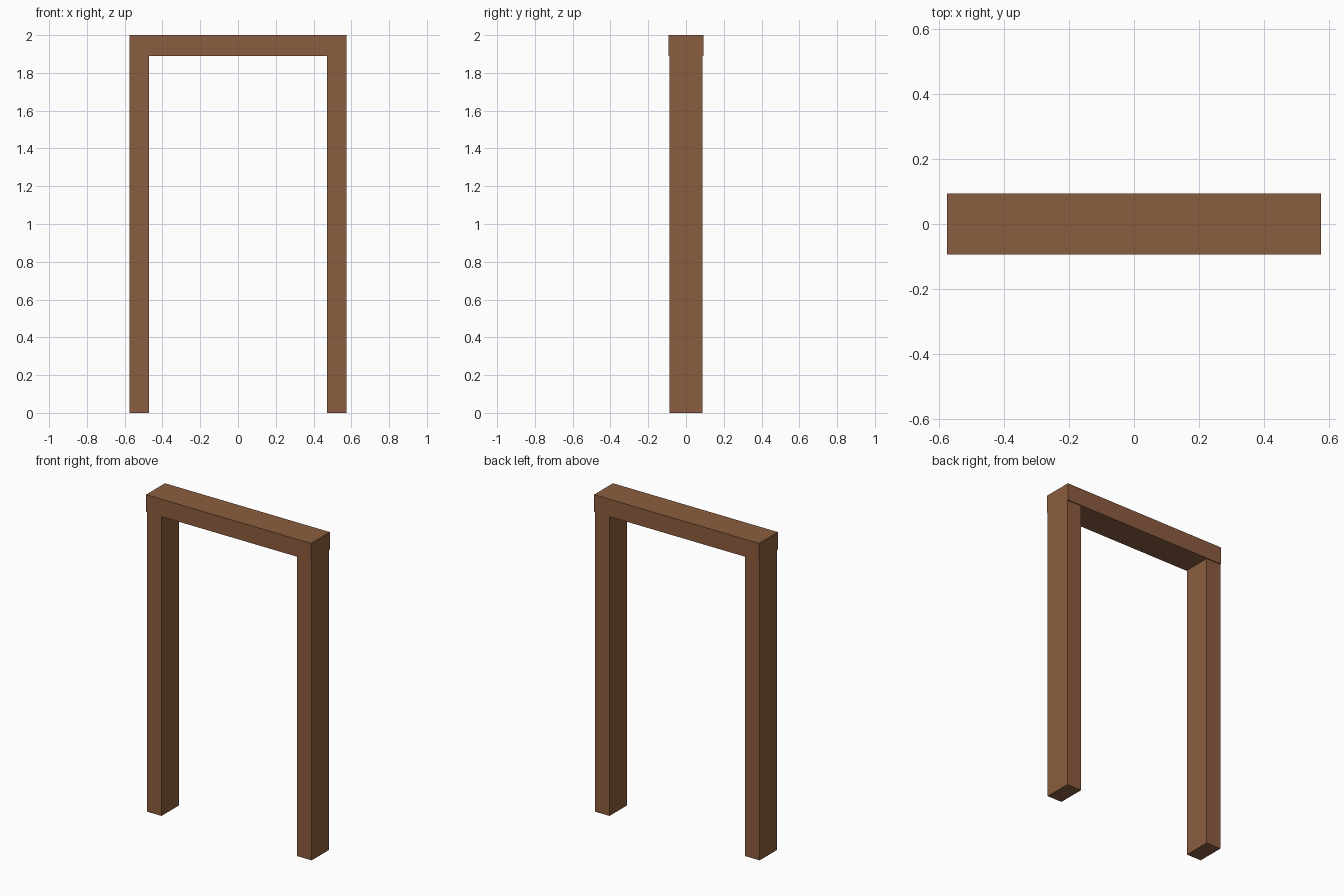
import bpy

if "Cube" in bpy.data.objects:
    bpy.data.objects.remove(bpy.data.objects["Cube"])

wood = bpy.data.materials.new("wood")
wood.diffuse_color = (0.26, 0.11, 0.05, 1)
wood.use_nodes = True
wood.node_tree.nodes["Principled BSDF"].inputs["Base Color"].default_value = wood.diffuse_color

HALF_W, TOP, BEAM_Z = 0.575, 2.0, 1.89
POST_W, POST_D, BEAM_D = 0.103, 0.175, 0.187


def box(name, size, centre):
    bpy.ops.mesh.primitive_cube_add(size=1, location=centre)
    ob = bpy.context.object
    ob.name = name
    ob.scale = size
    bpy.ops.object.transform_apply(location=False, rotation=False, scale=True)
    ob.data.materials.append(wood)
    return ob


# Side posts, standing on the ground under the lintel
for name, side in (("left_post", -1), ("right_post", 1)):
    box(name, (POST_W, POST_D, BEAM_Z),
        (side * (HALF_W - POST_W / 2), 0, BEAM_Z / 2))

# Lintel, slightly deeper than the posts and flush with their outer sides
box("lintel", (2 * HALF_W, BEAM_D, TOP - BEAM_Z), (0, 0, (TOP + BEAM_Z) / 2))
